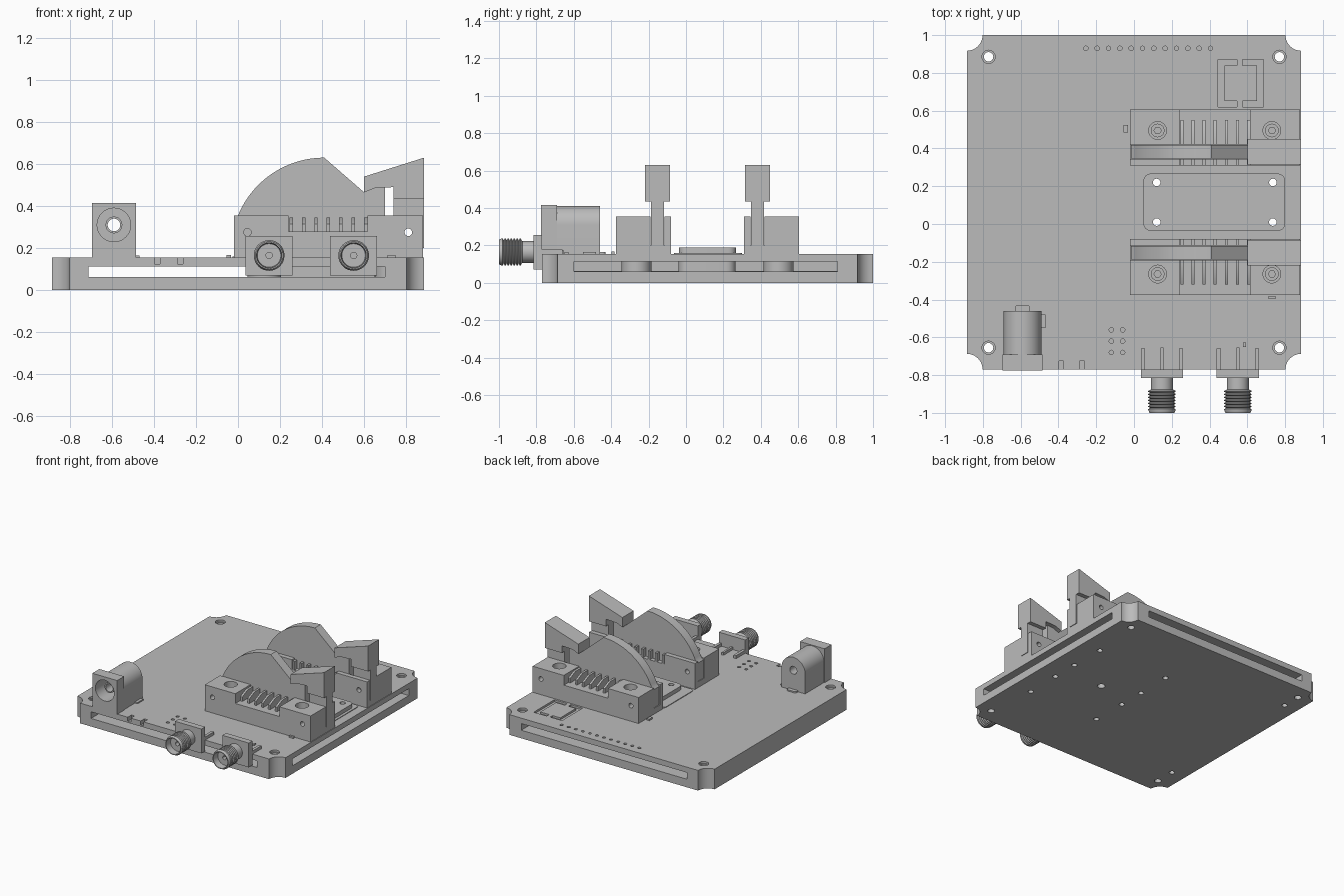
import bpy, bmesh
from math import sin, cos, pi, radians
from mathutils import Vector

cube = bpy.data.objects.get("Cube")
if cube:
    bpy.data.objects.remove(cube)

grey = bpy.data.materials.new("metal grey")
grey.use_nodes = True
colour = (0.5, 0.5, 0.5, 1)
grey.diffuse_color = colour
grey.node_tree.nodes["Principled BSDF"].inputs["Base Color"].default_value = colour


# Shape helpers: each returns a list of solids, a solid being (rings of points)
def place(axis, u, v, h):
    return {"x": (h, u, v), "y": (u, h, v), "z": (u, v, h)}[axis]


def prism(points, axis, a, b):
    return [[[place(axis, u, v, h) for u, v in points] for h in (a, b)]]


def box(x0, x1, y0, y1, z0, z1):
    return prism([(x0, y0), (x1, y0), (x1, y1), (x0, y1)], "z", z0, z1)


def arc(cu, cv, r, start, end, n):
    return [(cu + r * cos(radians(start + (end - start) * i / n)),
             cv + r * sin(radians(start + (end - start) * i / n))) for i in range(n + 1)]


def rod(cu, cv, r, axis, a, b, n=32):
    return prism(arc(cu, cv, r, 0, 360, n)[:-1], axis, a, b)


def lathe_y(profile, cx, cz, n=32):
    return [[[(x, y, z) for x, z in arc(cx, cz, r, 0, 360, n)[:-1]] for r, y in profile]]


def rounded(x0, x1, y0, y1, r):
    return (arc(x1 - r, y1 - r, r, 0, 90, 6) + arc(x0 + r, y1 - r, r, 90, 180, 6)
            + arc(x0 + r, y0 + r, r, 180, 270, 6) + arc(x1 - r, y0 + r, r, 270, 360, 6))


def mesh_object(name, solids):
    bm = bmesh.new()
    for rings in solids:
        vs = [[bm.verts.new(p) for p in ring] for ring in rings]
        n = len(vs[0])
        for lo, hi in zip(vs, vs[1:]):
            for i in range(n):
                j = (i + 1) % n
                bm.faces.new((lo[i], lo[j], hi[j], hi[i]))
        bm.faces.new(vs[0][::-1])
        bm.faces.new(vs[-1])
    bmesh.ops.recalc_face_normals(bm, faces=bm.faces)
    mesh = bpy.data.meshes.new(name)
    bm.to_mesh(mesh)
    bm.free()
    obj = bpy.data.objects.new(name, mesh)
    bpy.context.collection.objects.link(obj)
    return obj


def part(name, solids, cuts=()):
    obj = mesh_object(name, solids)
    if cuts:
        cutter = mesh_object("cutter", cuts)
        cutter.hide_render = True
        mod = obj.modifiers.new("cut", "BOOLEAN")
        mod.operation, mod.solver, mod.object = "DIFFERENCE", "EXACT", cutter
        mod.use_self = True
        bpy.context.view_layer.update()
        deps = bpy.context.evaluated_depsgraph_get()
        cut_mesh = bpy.data.meshes.new_from_object(obj.evaluated_get(deps))
        obj.modifiers.clear()
        obj.data = cut_mesh
        bpy.data.objects.remove(cutter)
    obj.data.materials.clear()
    obj.data.materials.append(grey)
    bpy.ops.object.select_all(action="DESELECT")
    obj.select_set(True)
    bpy.context.view_layer.objects.active = obj
    bpy.ops.object.shade_smooth_by_angle(angle=radians(30))
    return obj


# Hole positions shared by the board, the posts and the plate
W, Y0, Y1, TOP = 0.885, -0.77, 1.0, 0.155
MID = 0.115
screws = [(x, y) for x in (0.125, 0.73) for y in (MID - 0.38, MID + 0.38)]
plate_holes = [(x, y) for x in (0.12, 0.735) for y in (0.01, 0.22)]
corner_holes = [(x, y) for x in (-0.77, 0.77) for y in (-0.655, 0.885)]

# Board: concave corners, hollow inside, open slots on three sides
r = 0.083
outline = (arc(W, Y1, r, 270, 180, 10) + arc(-W, Y1, r, 360, 270, 10)
           + arc(-W, Y0, r, 90, 0, 10) + arc(W, Y0, r, 180, 90, 10))
cuts = box(-0.71, 0.70, Y0 - 0.1, Y1 + 0.1, 0.062, 0.113)
cuts += box(0.5, W + 0.1, -0.6, 0.81, 0.061, 0.114)
for x, y in corner_holes:
    cuts += rod(x, y, 0.025, "z", -0.1, 0.3, 24) + rod(x, y, 0.035, "z", 0.14, 0.3, 24)
for x, y in plate_holes:
    cuts += rod(x, y, 0.02, "z", -0.1, 0.3, 20)
for x, y in screws:
    cuts += rod(x, y, 0.02, "z", -0.1, 0.05, 20)
for y in (-0.5, 0.74):
    cuts += rod(-0.77, y, 0.02, "z", -0.1, 0.03, 20)
cuts += rod(0.4, MID, 0.028, "z", -0.1, 0.05, 20)
for i in range(12):
    cuts += rod(-0.255 + 0.06 * i, 0.93, 0.012, "z", 0.13, 0.3, 12)
for x in (-0.12, -0.06):
    for y in (-0.56, -0.62, -0.68):
        cuts += rod(x, y, 0.012, "z", 0.13, 0.3, 12)
for x in (-0.385, -0.275):
    cuts += box(x - 0.013, x + 0.013, Y0 - 0.1, -0.725, 0.124, 0.3)
# Two facing bracket grooves near the back edge
for edge, end, wall in ((0.445, 0.545, 0.035), (0.685, 0.575, -0.035)):
    cuts += prism([(edge, 0.62), (end, 0.62), (end, 0.65), (edge + wall, 0.65),
                   (edge + wall, 0.84), (end, 0.84), (end, 0.87), (edge, 0.87)],
                  "z", 0.14, 0.3)
part("board", prism(outline, "z", 0, TOP), cuts)

# Support posts inside the board
posts = prism(rounded(0.05, 0.8, -0.04, 0.265, 0.05), "z", 0.055, 0.12)
part("inner_block", posts, sum((rod(x, y, 0.02, "z", 0, 0.3, 20) for x, y in plate_holes), []))
part("inner_posts", sum((rod(x, y, 0.08, "z", 0.055, 0.12) for x, y in screws), []))

# Centre plate on its thin pad
drill = sum((rod(x, y, 0.02, "z", 0, 0.4, 20) for x, y in plate_holes), [])
part("centre_pad", prism(rounded(-0.025, 0.82, -0.065, 0.30, 0.025), "z", 0.15, 0.16), drill)
part("centre_plate", prism(rounded(0.05, 0.8, -0.037, 0.267, 0.04), "z", 0.155, 0.19), drill)

# Two mirrored clamps, measured outward from the plate centre line
lever_profile = ([(0.70, 0.2), (0.70, 0.49), (0.65, 0.485), (0.6, 0.465)]
                 + arc(0.41, 0.187, 0.443, 90, 158, 24) + [(-0.015, 0.34), (-0.015, 0.2)])
thumb_profile = [(0.6, 0.54), (W, 0.63), (W, 0.435), (0.74, 0.435),
                 (0.74, 0.49), (0.65, 0.485), (0.6, 0.465)]
for label, s in (("front", -1), ("back", 1)):
    def at(d):
        return MID + s * d

    holes = box(-0.1, 1, at(0.23), at(0.305), 0.2, 0.5)
    holes += box(0.24, 0.615, at(0.1), at(0.6), 0.28, 0.5)
    for x in (0.045, 0.81):
        holes += rod(x, 0.275, 0.018, "y", at(0.1), at(0.6), 20)
    for x in (0.125, 0.73):
        holes += rod(x, at(0.38), 0.047, "z", 0.24, 0.5)
    part(label + "_clamp_base", box(-0.02, 0.88, at(0.195), at(0.49), TOP, 0.355), holes)

    # Comb walls either side of the lever slot
    comb = []
    for i in range(7):
        x = 0.245 + 0.059 * i
        comb += prism([(at(0.305), 0.275), (at(0.435), 0.275), (at(0.435), 0.315),
                       (at(0.37), 0.345), (at(0.305), 0.345)], "x", x, x + 0.016)
        comb += box(x, x + 0.016, at(0.195), at(0.23), 0.275, 0.345)
    part(label + "_clamp_comb", comb)

    # Curved lever, thumb grip and its stem
    part(label + "_lever", prism(lever_profile, "y", at(0.232), at(0.303)))
    part(label + "_thumb_grip", prism(thumb_profile, "y", at(0.2), at(0.335)))
    part(label + "_grip_stem", box(0.74, W, at(0.232), at(0.303), 0.2, 0.436),
         rod(0.81, 0.275, 0.018, "y", at(0.1), at(0.6), 20))
    for x in (0.125, 0.73):
        part(label + "_clamp_screw", rod(x, at(0.38), 0.036, "z", 0.23, 0.3),
             rod(x, at(0.38), 0.019, "z", 0.265, 0.4, 6))

# Power jack: square face, round barrel on a block, stepped bore
jx, jz = -0.59, 0.31
bore = rod(jx, jz, 0.08, "y", -0.9, -0.52) + rod(jx, jz, 0.03, "y", -0.6, -0.3, 24)
part("jack_face", box(jx - 0.105, jx + 0.105, -0.775, -0.69, TOP, 0.415), bore)
dome = arc(jx, jz, 0.1, 0, 180, 24) + [(jx - 0.1, TOP), (jx + 0.1, TOP)]
part("jack_barrel", prism(dome, "y", -0.69, -0.46), bore)
part("jack_pin", rod(jx, jz, 0.04, "y", -0.72, -0.5, 24), rod(jx, jz, 0.03, "y", -0.9, -0.3, 24))
part("jack_tabs", prism(rounded(jx - 0.04, jx + 0.04, -0.47, -0.43, 0.015), "z", 0.15, 0.165)
     + box(-0.495, -0.468, -0.55, -0.48, 0.15, 0.165))

# Threaded coaxial connectors on the front edge
cz = 0.165
thread = [(0.058, -0.8), (0.058, -0.875)]
for i in range(7):
    y = -0.878 - 0.016 * i
    thread += [(0.062, y), (0.073, y - 0.006), (0.073, y - 0.01)]
thread += [(0.066, -1.0), (0.06, -1.0), (0.056, -0.95), (0.015, -0.95), (0.015, -0.9)]
for cx in (0.148, 0.55):
    part("connector_flange", box(cx - 0.112, cx + 0.112, -0.815, Y0, 0.07, 0.257))
    part("connector_barrel", lathe_y(thread, cx, cz))
    legs = box(cx - 0.008, cx + 0.008, -0.775, -0.655, 0.15, 0.175)
    for side in (-0.101, 0.101):
        legs += box(cx + side - 0.011, cx + side + 0.011, -0.775, -0.66, 0.15, 0.178)
    part("connector_legs", legs)

# Small surface components
part("small_components", box(-0.055, -0.033, 0.485, 0.525, 0.15, 0.167)
     + box(0.712, 0.748, -0.398, -0.382, 0.15, 0.167)
     + box(0.578, 0.592, -0.65, -0.628, 0.15, 0.165))
